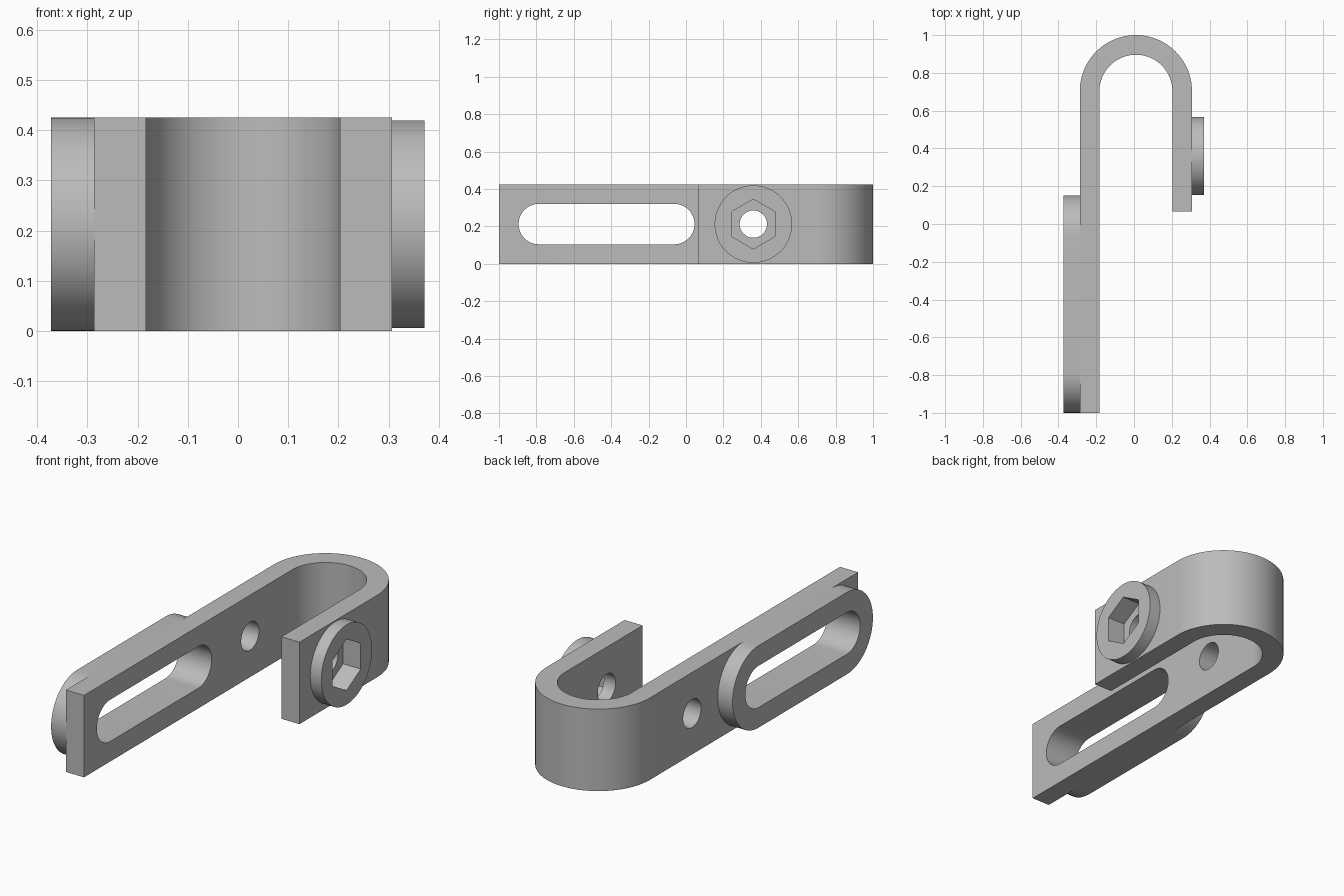
import bpy, bmesh, math
from mathutils import Vector

if "Cube" in bpy.data.objects:
    bpy.data.objects.remove(bpy.data.objects["Cube"], do_unlink=True)

MID_Z = 0.2125          # half the strip height
BEND = (0.01, 0.703)    # centre of the U bend
R_OUT, R_IN = 0.297, 0.193
SLOT_ENDS = (-0.787, -0.0625)
BOLT_Y = 0.36

grey = bpy.data.materials.new("steel grey")
grey.use_nodes = True
colour = (0.5, 0.5, 0.5, 1)
grey.diffuse_color = colour
grey.node_tree.nodes["Principled BSDF"].inputs["Base Color"].default_value = colour


def arc(cx, cy, r, start, end, n):
    steps = [math.radians(start + (end - start) * i / n) for i in range(n + 1)]
    return [(cx + r * math.cos(a), cy + r * math.sin(a)) for a in steps]


def prism(name, points, offset):
    """Extrude a closed 3D outline along an offset."""
    bm = bmesh.new()
    face = bm.faces.new([bm.verts.new(p) for p in points])
    extruded = bmesh.ops.extrude_face_region(bm, geom=[face])["geom"]
    verts = [v for v in extruded if isinstance(v, bmesh.types.BMVert)]
    bmesh.ops.translate(bm, verts=verts, vec=Vector(offset))
    bmesh.ops.recalc_face_normals(bm, faces=bm.faces)
    mesh = bpy.data.meshes.new(name)
    bm.to_mesh(mesh)
    bm.free()
    mesh.materials.append(grey)
    obj = bpy.data.objects.new(name, mesh)
    bpy.context.collection.objects.link(obj)
    return obj


def side_prism(name, outline, x0, x1):
    """Extrude a (y, z) outline sideways between two x positions."""
    return prism(name, [(x0, y, z) for y, z in outline], (x1 - x0, 0, 0))


def stadium(r):
    return (arc(SLOT_ENDS[1], MID_Z, r, -90, 90, 32)
            + arc(SLOT_ENDS[0], MID_Z, r, 90, 270, 32))


def disc(r, n=64, start=90):
    return arc(BOLT_Y, MID_Z, r, start, start + 360, n)[:-1]


# Bent strip: long leg, U bend and short leg
left, right = BEND[0] - R_OUT, BEND[0] + R_OUT
profile = ([(right - 0.104, 0.065), (right, 0.065)]
           + arc(*BEND, R_OUT, 0, 180, 64)
           + [(left, -1), (left + 0.104, -1)]
           + arc(*BEND, R_IN, 180, 0, 64))
strip = prism("bent_strip", [(x, y, 0) for x, y in profile], (0, 0, 2 * MID_Z))

# Raised slot rim and raised bolt seat
rim = side_prism("slot_rim", stadium(MID_Z), -0.372, left)
seat = side_prism("bolt_seat", disc(0.207), right, 0.371)

# Cutters for the slot, the bolt holes and the hexagonal recess
slot = side_prism("slot_cutter", stadium(0.108), -0.5, -0.1)
hole = side_prism("hole_cutter", disc(0.073, 48), -0.5, 0.5)
hexagon = side_prism("hex_cutter", disc(0.133, 6), 0.27, 0.5)

for part, cutters in ((strip, (slot, hole, hexagon)), (rim, (slot,)), (seat, (hexagon,))):
    bpy.context.view_layer.objects.active = part
    for cutter in cutters:
        mod = part.modifiers.new("cut", "BOOLEAN")
        mod.operation, mod.solver, mod.object = "DIFFERENCE", "EXACT", cutter
        bpy.ops.object.modifier_apply(modifier=mod.name)
for cutter in (slot, hole, hexagon):
    bpy.data.objects.remove(cutter, do_unlink=True)

# Smooth round walls, sharp rims
bpy.ops.object.select_all(action="DESELECT")
for part in (strip, rim, seat):
    part.select_set(True)
bpy.ops.object.shade_smooth_by_angle(angle=math.radians(30))
